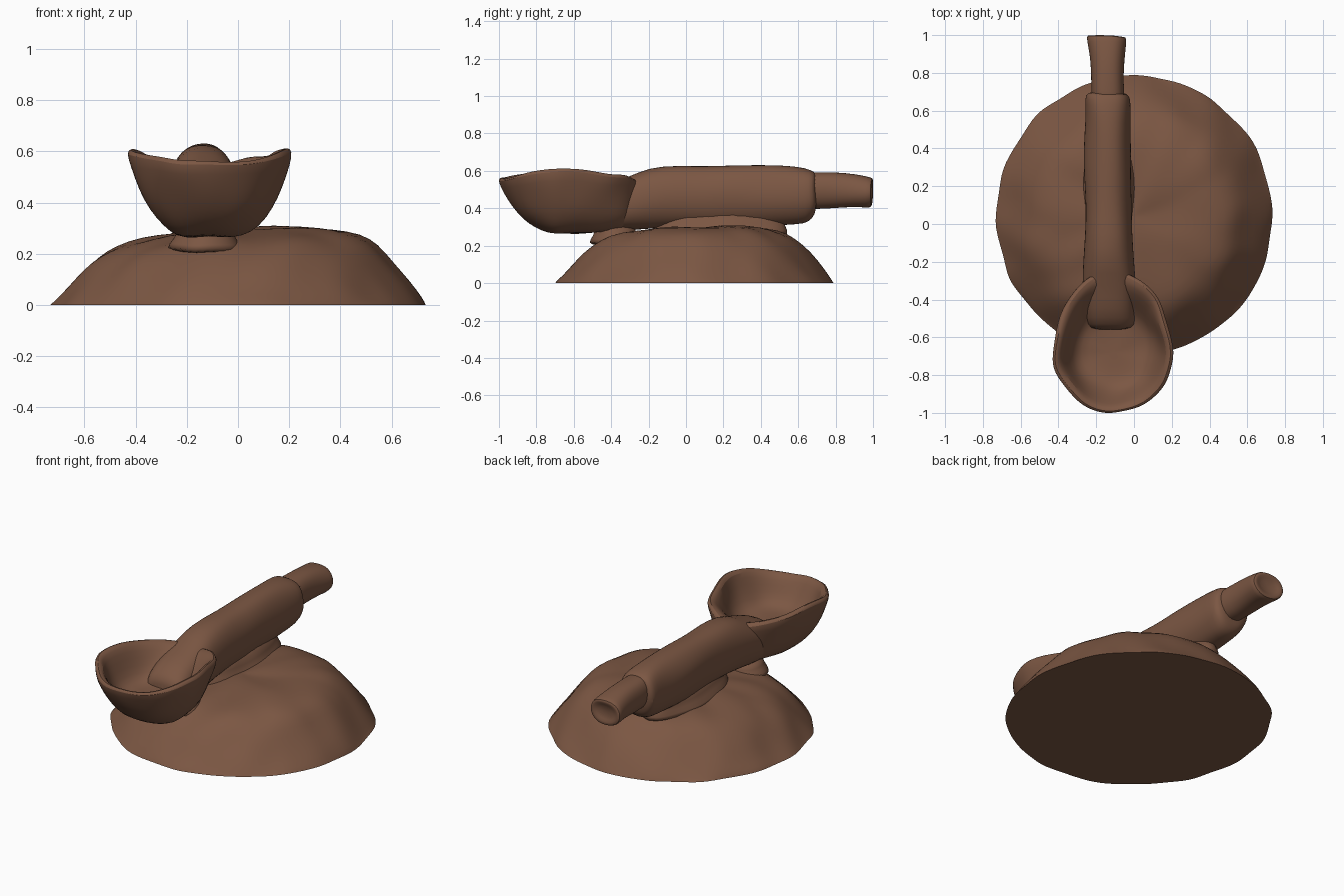
import bpy, bmesh
from math import sin, cos, pi
from mathutils import Vector, noise

cube = bpy.data.objects.get("Cube")
if cube:
    bpy.data.objects.remove(cube)

clay = bpy.data.materials.new("brown clay")
clay.use_nodes = True
COLOUR = (0.2, 0.095, 0.056, 1)
clay.diffuse_color = COLOUR
clay.node_tree.nodes["Principled BSDF"].inputs["Base Color"].default_value = COLOUR


def loft(name, rings, wobble=0.01, levels=1, flat_base=False):
    """Skin a stack of equal-length rings, cap both ends, roughen by hand-like wobble."""
    bm = bmesh.new()
    rows = [[bm.verts.new(p) for p in ring] for ring in rings]
    for a, b in zip(rows, rows[1:]):
        for i in range(len(a)):
            j = (i + 1) % len(a)
            bm.faces.new((a[i], a[j], b[j], b[i]))
    bm.faces.new(rows[0][::-1])
    bm.faces.new(rows[-1])
    bmesh.ops.recalc_face_normals(bm, faces=bm.faces)
    for v in bm.verts:
        push = noise.noise_vector(v.co * 6) * wobble
        if flat_base and v.co.z < 0.001:
            push.z = 0
        v.co += push
    if flat_base:
        crease = bm.edges.layers.float.new("crease_edge")
        for e in bm.edges:
            if all(v.co.z < 0.001 for v in e.verts):
                e[crease] = 1
    mesh = bpy.data.meshes.new(name)
    bm.to_mesh(mesh)
    bm.free()
    obj = bpy.data.objects.new(name, mesh)
    bpy.context.collection.objects.link(obj)
    mesh.materials.append(clay)
    sub = obj.modifiers.new("soften", 'SUBSURF')
    sub.levels = sub.render_levels = levels
    bpy.ops.object.select_all(action='DESELECT')
    obj.select_set(True)
    bpy.context.view_layer.objects.active = obj
    bpy.ops.object.shade_smooth_by_angle(angle=0.9)
    return obj


def angles(n):
    return [2 * pi * i / n for i in range(n)]


# Base mound: domed disc whose top tilts up toward the left and back
MOUND = [(0.73, 0), (0.72, 0.012), (0.67, 0.075), (0.61, 0.15), (0.55, 0.21), (0.48, 0.255),
         (0.38, 0.28), (0.25, 0.29), (0.12, 0.292), (0.03, 0.292)]


def mound_ring(r, z):
    ring = []
    for a in angles(64):
        x, y = r * cos(a), r * sin(a)
        tilt = 1 + 0.2 * x + 0.1 * y
        ring.append(Vector((x, y * 1.02 + 0.045, z * tilt)))
    return ring


loft("base_mound", [mound_ring(r, z) for r, z in MOUND], 0.02, flat_base=True)


# Sections along y: (y, centre x, half width, bottom z, top z)
def tube(name, sections, wobble=0.012):
    rings = []
    for y, cx, w, lo, hi in sections:
        mid, h = (lo + hi) / 2, (hi - lo) / 2
        ring = []
        for a in angles(24):
            c, s = cos(a), sin(a)
            ring.append(Vector((cx + w * (abs(c) ** 0.8) * (1 if c > 0 else -1), y, mid + h * s)))
        rings.append(ring)
    return loft(name, rings, wobble)


# Handle, with its front end sinking into the bowl as a tongue
tube("handle", [(-0.56, -0.12, 0.10, 0.30, 0.42), (-0.54, -0.12, 0.13, 0.28, 0.47),
                (-0.45, -0.13, 0.14, 0.27, 0.525), (-0.33, -0.13, 0.145, 0.28, 0.56),
                (-0.2, -0.135, 0.135, 0.29, 0.628), (-0.05, -0.135, 0.125, 0.30, 0.63),
                (0.1, -0.135, 0.122, 0.30, 0.628), (0.25, -0.14, 0.122, 0.30, 0.63),
                (0.4, -0.14, 0.122, 0.30, 0.63), (0.55, -0.14, 0.122, 0.31, 0.628),
                (0.64, -0.14, 0.122, 0.32, 0.622), (0.68, -0.14, 0.118, 0.35, 0.605),
                (0.70, -0.14, 0.09, 0.40, 0.59)])

# Narrow mouthpiece, flared and dished at the end
tube("mouthpiece", [(0.6, -0.14, 0.09, 0.40, 0.60), (0.7, -0.14, 0.086, 0.40, 0.598),
                    (0.8, -0.14, 0.085, 0.405, 0.592), (0.9, -0.143, 0.095, 0.41, 0.582),
                    (0.97, -0.145, 0.104, 0.405, 0.572), (0.995, -0.145, 0.104, 0.41, 0.565),
                    (0.998, -0.145, 0.085, 0.43, 0.55), (0.98, -0.145, 0.05, 0.46, 0.52)], 0.01)


# Bowl: egg-shaped rings, round at the front and drawn out toward the handle
def egg_ring(w, front, back, z, lift):
    ring = []
    for a in angles(40):
        reach = back if sin(a) > 0 else front
        ring.append(Vector((-0.11 + w * cos(a), -0.68 + reach * sin(a),
                            z + lift * cos(a) ** 2)))
    return ring


BOWL = [(0.06, 0.04, 0.30, 0.265, 0), (0.13, 0.09, 0.36, 0.275, 0), (0.19, 0.16, 0.39, 0.315, 0),
        (0.245, 0.22, 0.41, 0.37, 0.01), (0.285, 0.27, 0.42, 0.44, 0.02),
        (0.312, 0.308, 0.43, 0.51, 0.04), (0.322, 0.322, 0.43, 0.545, 0.055),
        (0.305, 0.31, 0.41, 0.56, 0.055), (0.275, 0.28, 0.37, 0.55, 0.05),
        (0.255, 0.25, 0.32, 0.50, 0.03), (0.225, 0.21, 0.25, 0.43, 0.01),
        (0.18, 0.16, 0.19, 0.395, 0), (0.08, 0.07, 0.08, 0.385, 0)]
loft("bowl", [egg_ring(*row) for row in BOWL], 0.018)


# Clay joints pressing the bowl and handle onto the mound
def joint(name, cy, layers):
    loft(name, [[Vector((-0.125 + w * cos(a), cy + d * sin(a), z)) for a in angles(24)]
                for w, d, z in layers], 0.012)


joint("bowl_joint", -0.38, [(0.16, 0.15, 0.20), (0.14, 0.13, 0.235),
                            (0.11, 0.11, 0.27), (0.11, 0.12, 0.31)])
joint("handle_joint", 0.18, [(0.17, 0.38, 0.24), (0.14, 0.36, 0.28),
                             (0.105, 0.34, 0.32), (0.10, 0.34, 0.38)])
